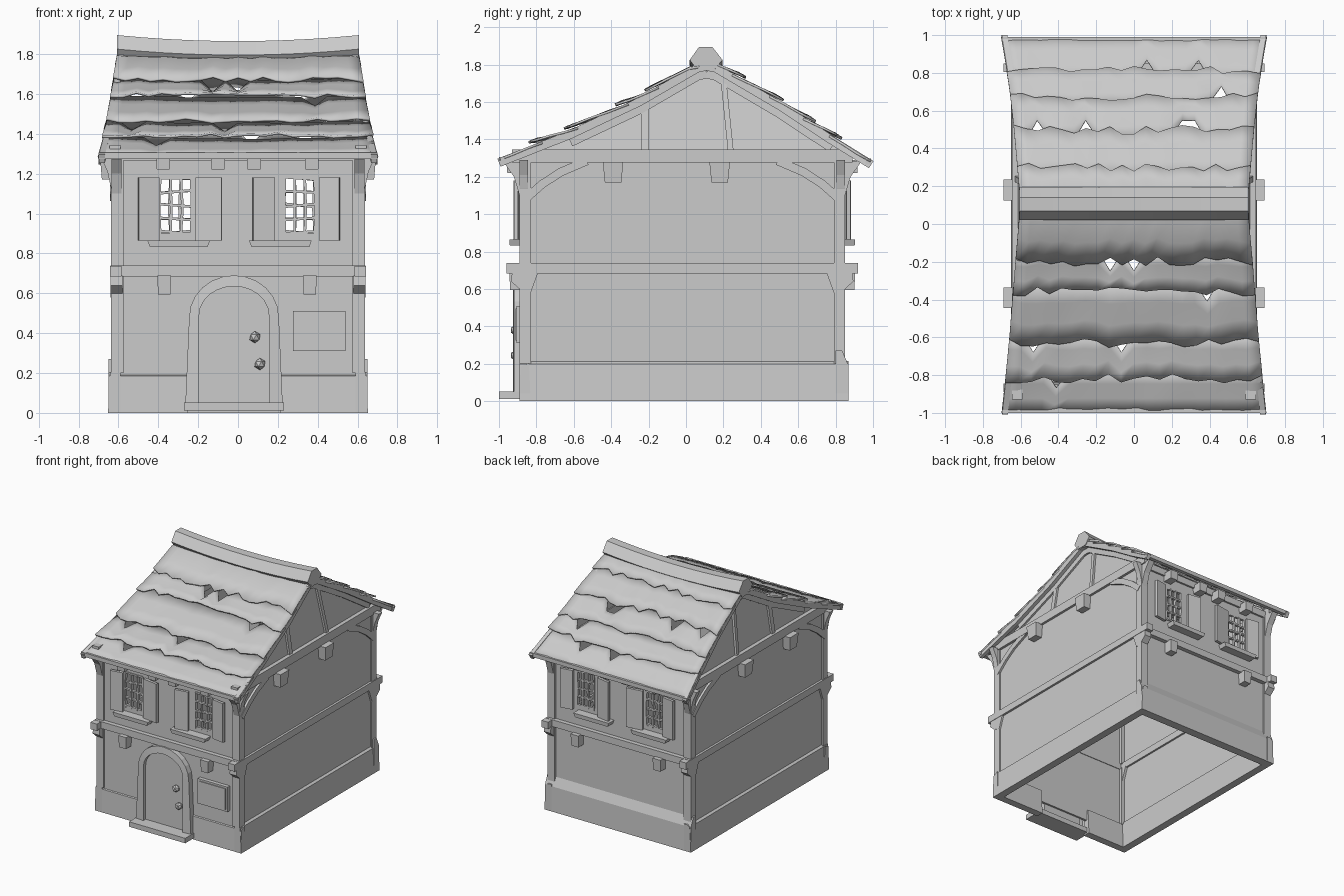
import bpy, bmesh, math, random
from mathutils import Vector, Matrix

random.seed(4)
if "Cube" in bpy.data.objects:
    bpy.data.objects.remove(bpy.data.objects["Cube"], do_unlink=True)

mat = bpy.data.materials.new("pale_grey")
mat.use_nodes = True
GREY = (0.6, 0.6, 0.6, 1)
mat.diffuse_color = GREY
mat.node_tree.nodes["Principled BSDF"].inputs["Base Color"].default_value = GREY


def finish(name, bm, smooth=False):
    bmesh.ops.recalc_face_normals(bm, faces=bm.faces)
    me = bpy.data.meshes.new(name)
    bm.to_mesh(me)
    bm.free()
    me.materials.append(mat)
    ob = bpy.data.objects.new(name, me)
    bpy.context.collection.objects.link(ob)
    if smooth:
        bpy.ops.object.select_all(action='DESELECT')
        ob.select_set(True)
        bpy.context.view_layer.objects.active = ob
        bpy.ops.object.shade_smooth_by_angle(angle=math.radians(35))
    return ob


def box(name, x, y, z, taper=1.0, turn=0.0):
    """Box from ranges; taper shrinks the bottom, turn spins about z."""
    bm = bmesh.new()
    c = Vector(((x[0] + x[1]) / 2, (y[0] + y[1]) / 2, (z[0] + z[1]) / 2))
    bmesh.ops.create_cube(bm, size=1)
    for v in bm.verts:
        if v.co.z < 0:
            v.co.x *= taper
            v.co.y *= taper
        v.co = Vector((v.co.x * (x[1] - x[0]), v.co.y * (y[1] - y[0]), v.co.z * (z[1] - z[0])))
    bmesh.ops.rotate(bm, verts=bm.verts, matrix=Matrix.Rotation(turn, 3, 'Z'))
    bmesh.ops.translate(bm, verts=bm.verts, vec=c)
    return finish(name, bm)


def beam(name, path, across, width, height):
    """Timber swept along a path; width runs along 'across'."""
    bm = bmesh.new()
    rings = []
    pts = [Vector(p) for p in path]
    a = Vector(across)
    for i, p in enumerate(pts):
        t = (pts[min(i + 1, len(pts) - 1)] - pts[max(i - 1, 0)]).normalized()
        u = t.cross(a).normalized() * height / 2
        w = a * width / 2
        rings.append([bm.verts.new(p + d) for d in (u + w, u - w, -u - w, w - u)])
    for r, q in zip(rings, rings[1:]):
        for k in range(4):
            bm.faces.new((r[k], r[k - 1], q[k - 1], q[k]))
    bm.faces.new(rings[0])
    bm.faces.new(rings[-1])
    return finish(name, bm)


def prism(name, pts, place, a, b):
    """Profile extruded from a to b; place(u, v, d) gives the point."""
    bm = bmesh.new()
    lo, hi = ([bm.verts.new(place(u, v, d)) for u, v in pts] for d in (a, b))
    bm.faces.new(lo)
    bm.faces.new(hi)
    for i in range(len(pts)):
        bm.faces.new((lo[i - 1], lo[i], hi[i], hi[i - 1]))
    return finish(name, bm)


def interp(table, t):
    for (a, p), (b, q) in zip(table, table[1:]):
        if t <= b:
            return p + (q - p) * (t - a) / (b - a)
    return table[-1][1]


def on_x(u, v, d): return (d, u, v)
def on_y(u, v, d): return (u, d, v)


SLOPE = [(-1, 1.295), (-0.62, 1.445), (-0.25, 1.62), (0.06, 1.80), (0.16, 1.80),
         (0.5, 1.60), (0.78, 1.415), (0.99, 1.285)]
HALF = [(1.28, 0.705), (1.35, 0.685), (1.45, 0.66), (1.6, 0.635), (1.8, 0.605)]
FRONT, BACK = -0.89, 0.85

# Roof: overlapping torn courses, lifted at their lower edges
COURSES = {"front": [-1, -0.82, -0.63, -0.36, -0.2, 0.08],
           "back": [0.99, 0.82, 0.68, 0.5, 0.3, 0.14]}
for side, edges in COURSES.items():
    up = 1 if side == "front" else -1
    for i, (lo, hi) in enumerate(zip(edges, edges[1:])):
        bm = bmesh.new()
        n, rows = 20, []
        jl = [0 if i == 0 else random.uniform(-0.025, 0.025) for k in range(n + 1)]
        ju = [-0.05 if i < 4 and random.random() < 0.1 else 0.05 for k in range(n + 1)]
        ju[:2] = ju[-2:] = [0.05, 0.05]
        for r in range(4):
            f = r / 3
            row = []
            for k in range(n + 1):
                y = (lo + up * jl[k]) * (1 - f) + (hi + up * ju[k]) * f
                z = interp(SLOPE, y)
                s = 2 * k / n - 1
                x = s * interp(HALF, z)
                lift = 0.028 * (1 - f) * (i > 0) + random.uniform(0, 0.006)
                row.append(bm.verts.new((x, y, z + lift - 0.012 * (1 - s * s) * f)))
            rows.append(row)
        for a, b in zip(rows, rows[1:]):
            for k in range(n):
                bm.faces.new((a[k], a[k + 1], b[k + 1], b[k]))
        ob = finish(f"{side}_roof_course_{i + 1}", bm, True)
        ob.modifiers.new("thickness", 'SOLIDIFY').thickness = 0.012
for tag, y, z in (("front", -0.985, 1.287), ("back", 0.975, 1.28)):
    box(f"{tag}_eave_board", (-0.70, 0.70), (y - 0.015, y + 0.015), (z - 0.014, z + 0.018))

# Sagging ridge cap
bm = bmesh.new()
prof = [(0.02, 1.825), (0.07, 1.895), (0.14, 1.895), (0.195, 1.825), (0.15, 1.77), (0.06, 1.77)]
rings = []
for k in range(11):
    s = k / 5 - 1
    rings.append([bm.verts.new((s * 0.607, y, z - 0.03 * (1 - s * s))) for y, z in prof])
for a, b in zip(rings, rings[1:]):
    for k in range(6):
        bm.faces.new((a[k], a[k - 1], b[k - 1], b[k]))
bm.faces.new(rings[0])
bm.faces.new(rings[-1])
finish("ridge_cap", bm, True)

# Both gable ends and side walls
for s, tag in ((-1, "right"), (1, "left")):
    def lean(u, v, d): return (s * (0.62 - (v - 1.3) * 0.16 + d), u, v)
    prism(f"{tag}_gable", [(-0.9, 1.28), (-0.62, 1.42), (-0.25, 1.59), (0.11, 1.77), (0.5, 1.57),
                           (0.78, 1.39), (0.87, 1.28)], lean, -0.015, 0)
    for part, pts in (("front", SLOPE[:4] + [(0.11, 1.81)]), ("back", [(0.11, 1.81)] + SLOPE[4:])):
        beam(f"{tag}_{part}_bargeboard", [(s * (interp(HALF, z) - 0.018), y, z - 0.02) for y, z in pts],
             (1, 0, 0), 0.03, 0.045)
        inner = [(y, z) for y, z in pts if -0.9 < y < 0.9]
        beam(f"{tag}_{part}_rafter", [lean(y, z - 0.055, 0.005) for y, z in inner], (1, 0, 0), 0.03, 0.06)
    beam(f"{tag}_gable_strut", [lean(-0.22, 1.33, 0.0), lean(-0.22, 1.6, 0.0)], (1, 0, 0), 0.03, 0.04)
    beam(f"{tag}_gable_post", [lean(0.24, 1.33, 0.0), lean(0.2, 1.72, 0.0)], (1, 0, 0), 0.035, 0.03)

    def rng(a, b): return tuple(sorted((s * a, s * b)))
    box(f"{tag}_wall", rng(0.60, 0.625), (-0.86, 0.83), (0.15, 1.3))
    box(f"{tag}_tie_beam", rng(0.59, 0.645), (-0.93, 0.89), (1.275, 1.345))
    box(f"{tag}_floor_beam", rng(0.585, 0.643), (-0.96, 0.92), (0.683, 0.738))
    prism(f"{tag}_plinth", [(0.59, 0), (0.652, 0), (0.642, 0.2), (0.62, 0.215), (0.59, 0.215)],
          lambda u, v, d: (s * u, d, v), FRONT, 0.87)
    for y in (-0.39, 0.18):
        box(f"{tag}_joist_end", rng(0.60, 0.692), (y - 0.055, y + 0.055), (1.17, 1.28), 0.8)

    # Corner posts, their flared heads and curved braces
    for e, w, yc in ((-1, "front", FRONT), (1, "back", BACK)):
        ys = tuple(sorted((yc, yc - e * 0.06)))
        box(f"{tag}_{w}_lower_post", rng(0.575, 0.638), ys, (0.2, 0.69))
        box(f"{tag}_{w}_upper_post", rng(0.575, 0.638), ys, (0.73, 1.29))
        prism(f"{tag}_{w}_floor_bracket", [(yc - e * 0.1, 0.69), (yc + e * 0.04, 0.69), (yc + e * 0.045, 0.64),
              (yc, 0.6), (yc - e * 0.06, 0.58)], on_x, s * 0.58, s * 0.64)
        prism(f"{tag}_{w}_eave_bracket", [(yc - e * 0.02, 1.08), (yc, 1.1), (yc + e * 0.03, 1.2), (yc + e * 0.09, 1.285),
              (yc - e * 0.02, 1.285)], on_x, s * 0.585, s * 0.635)
        prism(f"{tag}_{w}_side_bracket", [(s * 0.62, 1.1), (s * 0.64, 1.14), (s * 0.655, 1.21), (s * 0.69, 1.29),
              (s * 0.62, 1.29)], on_y, yc, yc - e * 0.045)
        beam(f"{tag}_{w}_brace", [(s * 0.63, yc - e * d, z) for d, z in
             ((0.03, 1.08), (0.12, 1.16), (0.22, 1.225), (0.36, 1.285))], (1, 0, 0), 0.025, 0.045)

# Front and back walls with open windows
WINDOWS = [(-0.39, -0.235), (0.235, 0.385)]
for e, tag, yc in ((-1, "front", FRONT), (1, "back", BACK)):
    def dep(a, b): return tuple(sorted((yc + e * a, yc + e * b)))
    wall = dep(-0.035, -0.015)
    cuts = [-0.61] + [x for w in WINDOWS for x in w] + [0.61]
    for k in range(5):
        xs = (cuts[k], cuts[k + 1])
        if k % 2:
            box(f"{tag}_window_apron", xs, wall, (0.7, 0.9))
            box(f"{tag}_window_header", xs, wall, (1.175, 1.32))
        else:
            box(f"{tag}_upper_wall", xs, wall, (0.7, 1.32))
    box(f"{tag}_lower_wall", (-0.61, 0.61), wall, (0.12, 0.7))
    box(f"{tag}_floor_rail", (-0.64, 0.64), dep(-0.04, 0.02), (0.685, 0.74))
    box(f"{tag}_wall_plate", (-0.64, 0.64), dep(-0.04, 0.0), (1.265, 1.32))
    for x in (-0.375, -0.10, 0.08, 0.37):
        box(f"{tag}_rafter_foot", (x - 0.036, x + 0.036), dep(-0.02, 0.07), (1.22, 1.29), 0.9)
    for x in (-0.37, 0.36):
        box(f"{tag}_joist_end", (x - 0.035, x + 0.035), dep(-0.03, 0.055), (0.595, 0.69), 0.88)
    for m, (a, b) in zip((-1, 1), WINDOWS):
        # Lattice of slightly crooked bars
        for k in range(4):
            x = a + (b - a) * k / 3
            j = random.uniform(-0.01, 0.01)
            beam("window_upright", [(x, yc - e * 0.02, 0.895), (x + j, yc - e * 0.02, 1.03), (x, yc - e * 0.02, 1.18)],
                 (0, 1, 0), 0.025, 0.013)
        for k in range(5):
            z = 0.905 + 0.068 * k
            j = random.uniform(-0.008, 0.008)
            beam("window_crossbar", [(a, yc - e * 0.02, z + j), (b, yc - e * 0.02, z - j)], (0, 1, 0), 0.02, 0.013)
        # Shutters: the outer one narrower, both swung a little open
        out, inn = ((a - 0.11, a - 0.005), (b + 0.022, b + 0.155))
        if m > 0:
            out, inn = ((b + 0.022, b + 0.125), (a - 0.16, a - 0.05))
        for xs, t in ((out, m), (inn, -m)):
            box(f"{tag}_shutter", xs, dep(0.0, 0.022), (0.865, 1.18), 1.0, t * e * 0.16)
        c = -0.3 if m < 0 else 0.21
        box(f"{tag}_window_sill", (c - 0.155, c + 0.16), dep(-0.02, 0.055), (0.833, 0.865), 0.92)

# Plinth on the front (split by the door) and back
for a, b in ((-0.65, -0.25), (0.21, 0.65)):
    prism("front_plinth", [(FRONT, 0), (FRONT + 0.005, 0.185), (FRONT + 0.05, 0.205), (FRONT + 0.06, 0)], on_x, a, b)
prism("back_plinth", [(0.87, 0), (0.865, 0.2), (0.835, 0.27), (0.80, 0.27), (0.80, 0)], on_x, -0.65, 0.65)

# Door, arched surround, hardware and step
CX = -0.02


def arch(r, spring, rise, foot):
    arc = [(CX + r * math.cos(math.pi * k / 12), spring + rise * math.sin(math.pi * k / 12)) for k in range(13)]
    return [(CX + r, foot)] + arc + [(CX - r, foot)]


inner, outer = arch(0.175, 0.49, 0.145, 0.02), arch(0.225, 0.48, 0.21, 0.02)
outer[0], outer[-1] = (CX + 0.245, 0.02), (CX - 0.245, 0.02)
prism("door", inner, on_y, -0.895, -0.87)
bm = bmesh.new()
loops = [[bm.verts.new((u, y, v)) for u, v in pts] for pts, y in
         ((inner, -0.87), (inner, -0.925), (outer, -0.92), (outer, -0.87))]
for a, b in zip(loops, loops[1:]):
    for k in range(len(a) - 1):
        bm.faces.new((a[k], a[k + 1], b[k + 1], b[k]))
finish("door_surround", bm)
box("door_step", (-0.27, 0.23), (-1.0, -0.85), (0.012, 0.052))
for name, x, z in (("door_knob", 0.085, 0.38), ("door_latch", 0.11, 0.245)):
    bm = bmesh.new()
    bmesh.ops.create_icosphere(bm, subdivisions=1, radius=0.03)
    bmesh.ops.translate(bm, verts=bm.verts, vec=(x, -0.91, z))
    finish(name, bm)

# Notice board beside the door
box("notice_board", (0.275, 0.54), (-0.905, -0.87), (0.31, 0.51))
box("notice_panel", (0.29, 0.525), (-0.912, -0.90), (0.325, 0.495))
